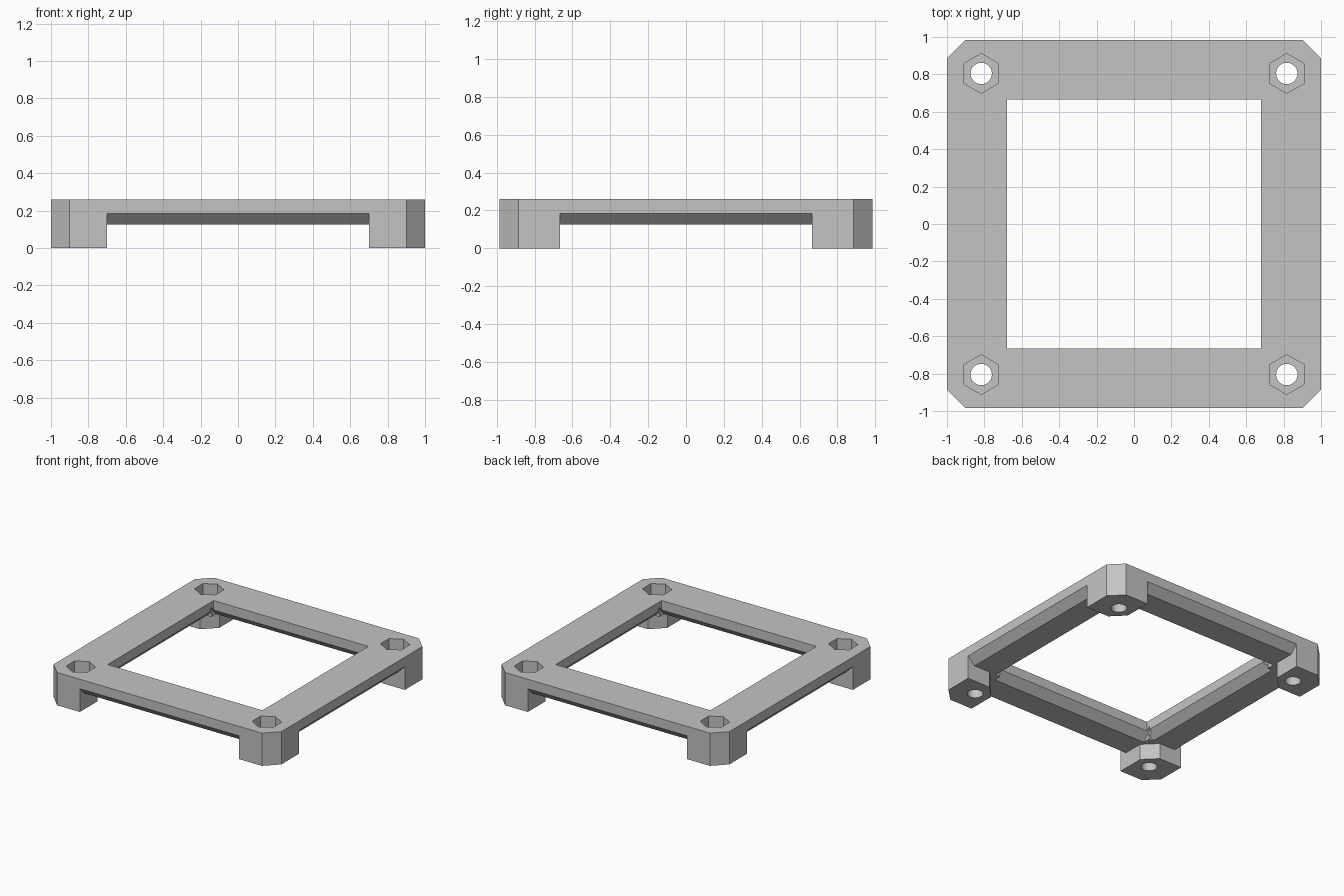
import bpy
import bmesh
import math

if "Cube" in bpy.data.objects:
    bpy.data.objects.remove(bpy.data.objects["Cube"], do_unlink=True)

W, D, H = 1.0, 0.985, 0.26        # half width, half depth, height
HOLE_X, HOLE_Y = 0.68, 0.665      # window half sizes
LEG_X, LEG_Y = 0.70, 0.665        # inner sides of the legs
CORNER = 0.1                      # corner cut
LIP, UNDER = 0.185, 0.125         # bottom of rail walls, rail underside
BOLT_X, BOLT_Y = 0.817, 0.805

grey = bpy.data.materials.new("plain_grey")
grey.use_nodes = True
grey.diffuse_color = (0.55, 0.55, 0.55, 1)
grey.node_tree.nodes["Principled BSDF"].inputs["Base Color"].default_value = grey.diffuse_color


def prism(name, outline, start, end, place=lambda u, v, w: (u, v, w)):
    """Extrude a closed outline from start to end along the third axis."""
    bm = bmesh.new()
    face = bm.faces.new([bm.verts.new(place(u, v, start)) for u, v in outline])
    side = bmesh.ops.extrude_face_region(bm, geom=[face])["geom"]
    shift = [b - a for a, b in zip(place(0, 0, start), place(0, 0, end))]
    bmesh.ops.translate(bm, verts=[g for g in side if isinstance(g, bmesh.types.BMVert)], vec=shift)
    bmesh.ops.recalc_face_normals(bm, faces=bm.faces)
    mesh = bpy.data.meshes.new(name)
    bm.to_mesh(mesh)
    bm.free()
    mesh.materials.append(grey)
    obj = bpy.data.objects.new(name, mesh)
    bpy.context.collection.objects.link(obj)
    return obj


def ring(x, y, radius, sides, turn=0):
    angles = [turn + math.tau * i / sides for i in range(sides)]
    return [(x + radius * math.cos(a), y + radius * math.sin(a)) for a in angles]


def cut(cutter):
    """Subtract the cutter from the frame, then discard it."""
    mod = frame.modifiers.new("cut", 'BOOLEAN')
    mod.operation, mod.solver, mod.object = 'DIFFERENCE', 'EXACT', cutter
    bpy.context.view_layer.objects.active = frame
    bpy.ops.object.modifier_apply(modifier=mod.name)
    bpy.data.objects.remove(cutter, do_unlink=True)


# Full block with cut corners
a, b = W - CORNER, D - CORNER
frame = prism("corner_legged_frame",
              [(W, -b), (W, b), (a, D), (-a, D), (-W, b), (-W, -b), (-a, -D), (a, -D)], 0, H)

# Central window
cut(prism("window_cutter", [(-HOLE_X, -HOLE_Y), (HOLE_X, -HOLE_Y),
                            (HOLE_X, HOLE_Y), (-HOLE_X, HOLE_Y)], -1, 1))


def rail_profile(inner, outer):
    """Space under a rail: flat underside with bevels on both long edges."""
    bevel, over = LIP - UNDER, 0.03
    return [(inner - over, -0.1), (inner - over, LIP + over), (inner + bevel, UNDER),
            (outer - bevel, UNDER), (outer + over, LIP + over), (outer + over, -0.1)]


# Clearance under the four rails, leaving the legs
for s in (-1, 1):
    cut(prism("side_rail_cutter", rail_profile(HOLE_X, W), -LEG_Y, LEG_Y,
              lambda u, v, w: (s * u, w, v)))
    cut(prism("end_rail_cutter", rail_profile(HOLE_Y, D), -LEG_X, LEG_X,
              lambda u, v, w: (w, s * u, v)))

for sx in (-1, 1):
    for sy in (-1, 1):
        # Inner corner cut of each leg
        line = LEG_X + LEG_Y + CORNER
        inner = [(0.58, 0.55), (line - 0.55, 0.55), (0.58, line - 0.58)]
        cut(prism("leg_corner_cutter", [(sx * x, sy * y) for x, y in inner], -0.1, UNDER))
        # Bolt hole and hexagonal nut pocket
        x, y = sx * BOLT_X, sy * BOLT_Y
        cut(prism("bolt_cutter", ring(x, y, 0.057, 40), -0.1, 0.5))
        cut(prism("nut_cutter", ring(x, y, 0.106, 6, math.pi / 2), H / 2, 0.5))

# Smooth bolt bores, crisp edges elsewhere
bpy.ops.object.select_all(action='DESELECT')
frame.select_set(True)
bpy.context.view_layer.objects.active = frame
bpy.ops.object.shade_smooth_by_angle(angle=math.radians(25))
